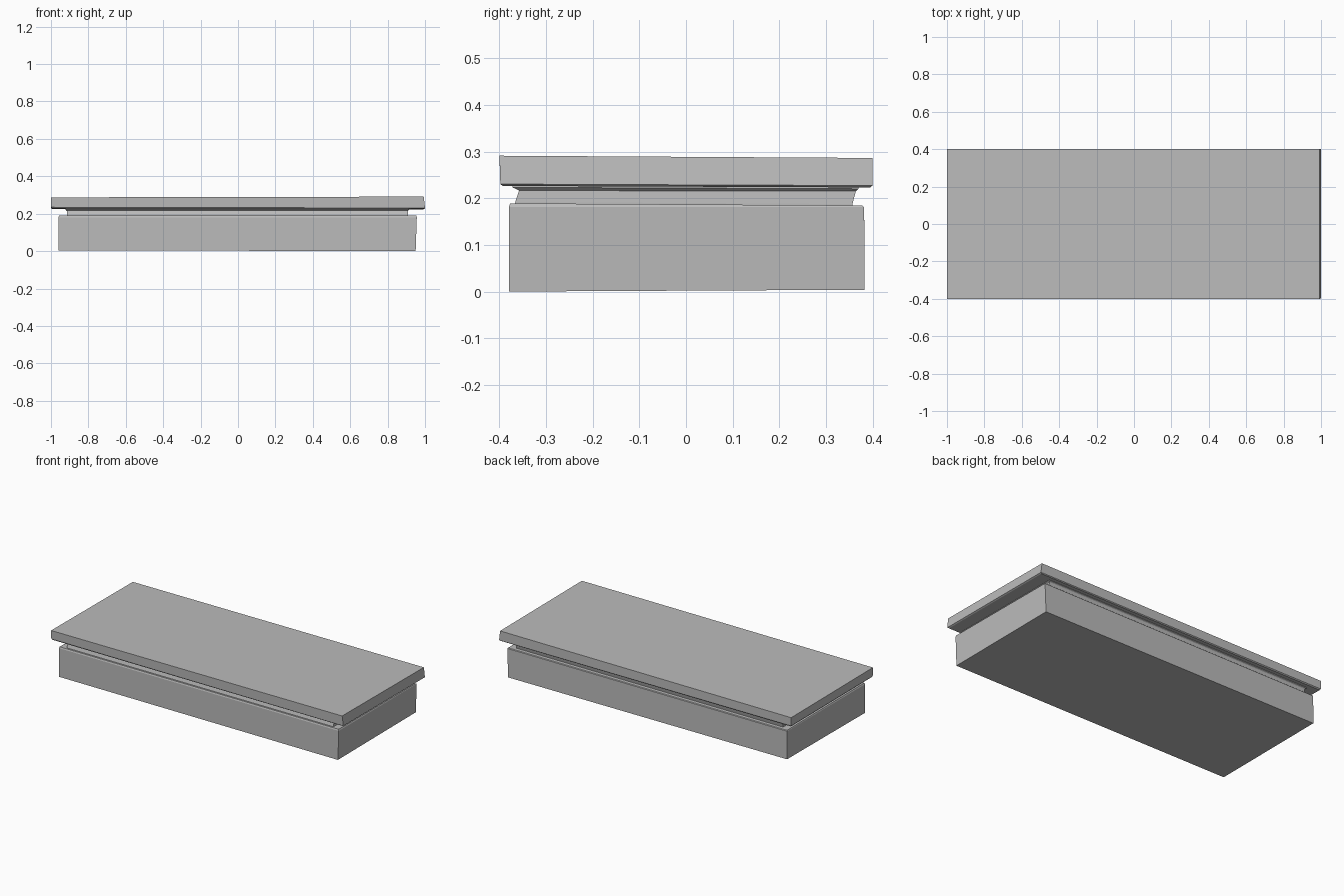
import bpy
import bmesh

cube = bpy.data.objects.get("Cube")
if cube:
    bpy.data.objects.remove(cube, do_unlink=True)

stone = bpy.data.materials.new("plain grey stone")
stone.use_nodes = True
GREY = (0.5, 0.5, 0.5, 1.0)
stone.diffuse_color = GREY
stone.node_tree.nodes["Principled BSDF"].inputs["Base Color"].default_value = GREY


def slab(name, rings):
    """Loft rectangles: left x, right x, front y, back y, z, slope in x, slope in y."""
    bm = bmesh.new()
    loops = []
    for x0, x1, y0, y1, z, sx, sy in rings:
        corners = ((x0, y0), (x1, y0), (x1, y1), (x0, y1))
        loops.append([bm.verts.new((x, y, z + sx * x + sy * y)) for x, y in corners])
    for low, high in zip(loops, loops[1:]):
        for i in range(4):
            j = (i + 1) % 4
            bm.faces.new((low[i], low[j], high[j], high[i]))
    bm.faces.new(loops[0][::-1])
    bm.faces.new(loops[-1])
    mesh = bpy.data.meshes.new(name)
    bm.to_mesh(mesh)
    bm.free()
    mesh.materials.append(stone)
    obj = bpy.data.objects.new(name, mesh)
    bpy.context.collection.objects.link(obj)


# Heavy lower block with a slightly worn upper rim
slab("base_block", [
    (-0.96, 0.95, -0.38, 0.383, 0.004, -0.002, 0.005),
    (-0.96, 0.956, -0.38, 0.382, 0.181, 0, 0),
    (-0.957, 0.953, -0.377, 0.378, 0.187, 0, -0.006),
])

# Recessed neck, flaring gently under the top slab
slab("neck", [
    (-0.915, 0.91, -0.367, 0.356, 0.180, 0, 0),
    (-0.915, 0.91, -0.366, 0.357, 0.190, 0, -0.006),
    (-0.915, 0.908, -0.358, 0.364, 0.216, 0, -0.002),
    (-0.922, 0.915, -0.372, 0.370, 0.222, 0, -0.004),
    (-0.922, 0.915, -0.372, 0.370, 0.232, 0, -0.004),
])

# Overhanging top slab
slab("top_slab", [
    (-0.995, 0.992, -0.393, 0.395, 0.226, -0.001, -0.004),
    (-1.0, 1.0, -0.398, 0.4, 0.231, -0.002, -0.004),
    (-1.0, 0.993, -0.4, 0.4, 0.287, 0.002, -0.006),
])
